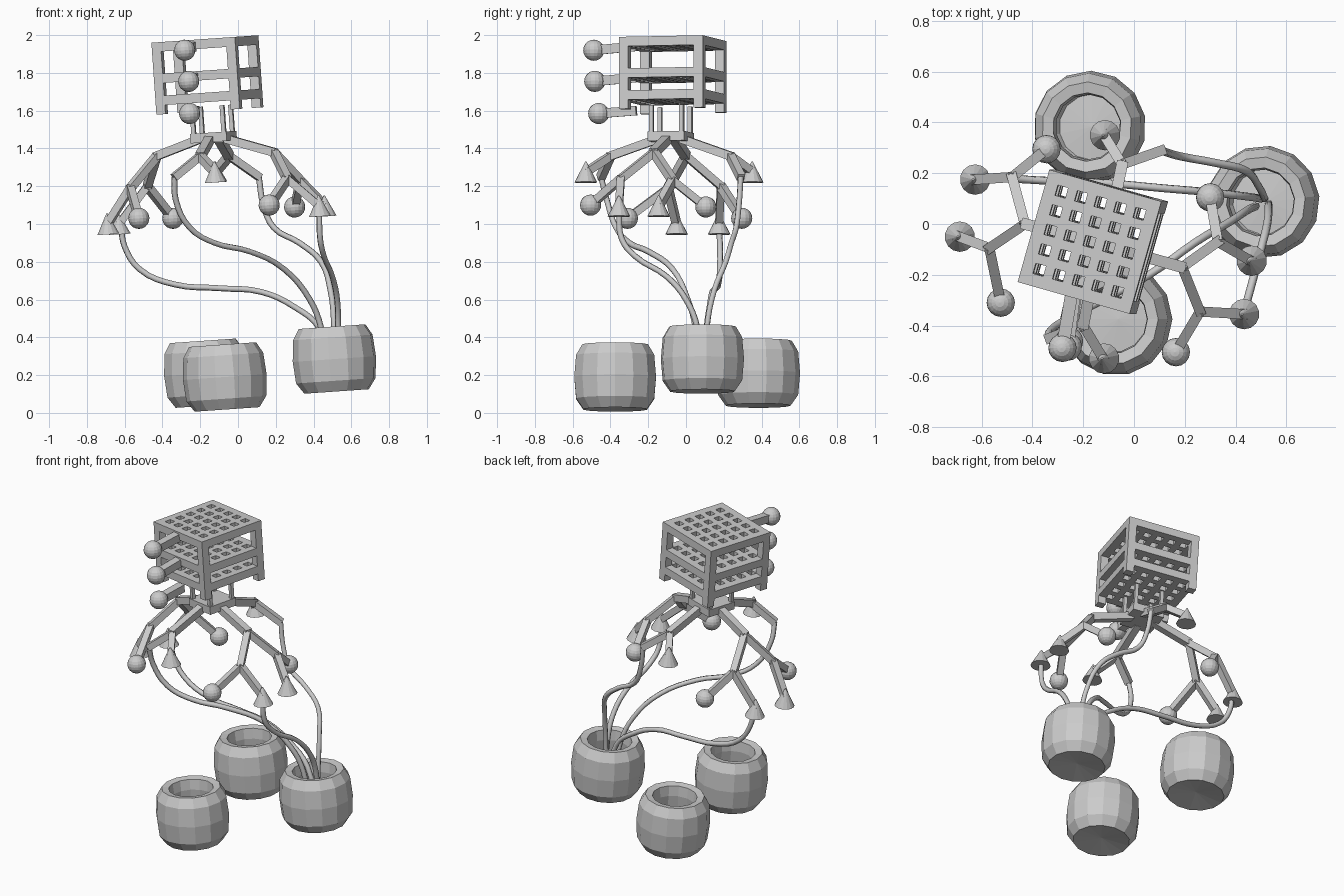
import bpy, bmesh, math
from mathutils import Vector, Matrix

if "Cube" in bpy.data.objects:
    bpy.data.objects.remove(bpy.data.objects["Cube"])

TILT = Matrix.Rotation(math.radians(-4), 4, 'Y')     # whole model leans slightly to -x
YAW = Matrix.Rotation(math.radians(-15.8), 4, 'Z')


def finish(name, bm, matrix=None):
    bmesh.ops.recalc_face_normals(bm, faces=bm.faces)
    me = bpy.data.meshes.new(name)
    bm.to_mesh(me)
    bm.free()
    ob = bpy.data.objects.new(name, me)
    bpy.context.collection.objects.link(ob)
    if matrix is not None:
        ob.matrix_world = matrix
    return ob


def box(name, size, loc, frame):
    bm = bmesh.new()
    bmesh.ops.create_cube(bm, size=1)
    bmesh.ops.scale(bm, vec=size, verts=bm.verts)
    bmesh.ops.translate(bm, vec=loc, verts=bm.verts)
    return finish(name, bm, frame)


def bar(name, a, b, w=0.04):
    # square bar between two points
    a, b = Vector(a), Vector(b)
    d = b - a
    bm = bmesh.new()
    bmesh.ops.create_cube(bm, size=1)
    bmesh.ops.scale(bm, vec=(w, w, d.length + w * 0.3), verts=bm.verts)
    rot = d.to_track_quat('Z', 'Y').to_matrix().to_4x4()
    return finish(name, bm, Matrix.Translation((a + b) / 2) @ rot)


def ball(name, p, r=0.056):
    bm = bmesh.new()
    bmesh.ops.create_uvsphere(bm, u_segments=16, v_segments=10, radius=r)
    return finish(name, bm, Matrix.Translation(p) @ TILT)


def cone(name, p, r=0.06, h=0.11):
    bm = bmesh.new()
    bmesh.ops.create_cone(bm, cap_ends=True, segments=14, radius1=r, radius2=0.004, depth=h)
    return finish(name, bm, Matrix.Translation(p) @ TILT)


def tube(name, pts, r=0.016):
    # flexible hose through points
    cu = bpy.data.curves.new(name, 'CURVE')
    cu.dimensions = '3D'
    cu.bevel_depth = r
    cu.bevel_resolution = 1
    cu.resolution_u = 4
    cu.use_fill_caps = True
    sp = cu.splines.new('BEZIER')
    sp.bezier_points.add(len(pts) - 1)
    for bp, p in zip(sp.bezier_points, pts):
        bp.co = p
        bp.handle_left_type = bp.handle_right_type = 'AUTO'
    ob = bpy.data.objects.new(name, cu)
    bpy.context.collection.objects.link(ob)


def pot(name, p, turn, n=14):
    # bulged pot with open top, spun from a profile
    prof = [(0.172, -0.172), (0.212, -0.115), (0.222, 0.0), (0.212, 0.115), (0.178, 0.172),
            (0.135, 0.165), (0.128, 0.1), (0.15, -0.1), (0.13, -0.13)]
    bm = bmesh.new()
    rings = [[bm.verts.new((r * math.cos(2 * math.pi * i / n), r * math.sin(2 * math.pi * i / n), z))
              for i in range(n)] for r, z in prof]
    low, floor = bm.verts.new((0, 0, -0.15)), bm.verts.new((0, 0, -0.12))
    for i in range(n):
        j = (i + 1) % n
        for a, b in zip(rings, rings[1:]):
            bm.faces.new((a[i], a[j], b[j], b[i]))
        bm.faces.new((low, rings[0][j], rings[0][i]))
        bm.faces.new((floor, rings[-1][i], rings[-1][j]))
    return finish(name, bm, Matrix.Translation(p) @ TILT @ Matrix.Rotation(turn, 4, 'Z'))


def grate(name, z, frame, h=0.23, t=0.05):
    # square plate with 5 x 5 square holes
    cuts = [-h] + [c * 0.08 + s for c in range(-2, 3) for s in (-0.021, 0.021)] + [h]
    bm = bmesh.new()
    grid = [[bm.verts.new((x, y, z + t / 2)) for y in cuts] for x in cuts]
    for i in range(11):
        for j in range(11):
            if not (i % 2 and j % 2):
                bm.faces.new((grid[i][j], grid[i + 1][j], grid[i + 1][j + 1], grid[i][j + 1]))
    ob = finish(name, bm, frame)
    m = ob.modifiers.new('thickness', 'SOLIDIFY')
    m.thickness = t
    m.offset = -1


# rack of three grates on corner posts
rack = Matrix.Translation((-0.162, -0.07, 1.788)) @ TILT @ YAW
for k, z in enumerate((-0.167, 0.0, 0.167)):
    grate(f"rack_grate_{k}", z, rack)
for sx in (-1, 1):
    for sy in (-1, 1):
        box("rack_post", (0.05, 0.05, 0.38), (sx * 0.205, sy * 0.205, 0), rack)

# knobs on the front of the rack
for k, (s, e) in enumerate([((-0.23, -0.27, 1.60), (-0.256, -0.462, 1.585)),
                            ((-0.235, -0.27, 1.775), (-0.261, -0.483, 1.755)),
                            ((-0.245, -0.27, 1.94), (-0.282, -0.488, 1.92))]):
    bar(f"knob_stem_{k}", s, e, 0.05)
    ball(f"knob_{k}", e)

# hub hung from the rack on four thin rods
hub = Matrix.Translation((-0.13, -0.08, 1.46)) @ TILT @ YAW
box("hub", (0.2, 0.2, 0.05), (0, 0, 0), hub)
for sx in (-1, 1):
    for sy in (-1, 1):
        box("hub_rod", (0.022, 0.022, 0.17), (sx * 0.083, sy * 0.083, 0.08), hub)

# branching side limbs: start, elbow, then (fork, ball end, cone end) twice
limbs = {
    "left": ((-0.2, -0.06, 1.45), (-0.43, 0.0, 1.36),
             [((-0.48, 0.185, 1.2), (-0.345, 0.295, 1.03), (-0.63, 0.175, 1.0)),
              ((-0.57, -0.095, 1.19), (-0.525, -0.31, 1.03), (-0.69, -0.05, 1.0))]),
    "right": ((-0.06, -0.1, 1.45), (0.19, -0.17, 1.38),
              [((0.33, -0.07, 1.23), (0.30, 0.105, 1.09), (0.46, -0.145, 1.095)),
               ((0.26, -0.345, 1.24), (0.165, -0.505, 1.10), (0.43, -0.355, 1.095))]),
}
for side, (start, elbow, forks) in limbs.items():
    bar(f"{side}_limb", start, elbow, 0.045)
    for fork, b, c in forks:
        bar(f"{side}_fork", elbow, fork)
        bar(f"{side}_ball_twig", fork, b)
        bar(f"{side}_cone_twig", fork, c)
        ball(f"{side}_ball", b)
        cone(f"{side}_cone", c)

# front and back limbs: one cone end, one hose end
for side, start, elbow, c, hose in [
        ("back", (-0.1, -0.02, 1.45), (-0.047, 0.235, 1.36), (-0.118, 0.35, 1.275), (0.11, 0.29, 1.25)),
        ("front", (-0.15, -0.15, 1.45), (-0.2, -0.4, 1.36), (-0.122, -0.53, 1.275), (-0.335, -0.45, 1.25))]:
    bar(f"{side}_limb", start, elbow, 0.045)
    bar(f"{side}_cone_twig", elbow, c)
    bar(f"{side}_hose_twig", elbow, hose)
    cone(f"{side}_cone", c)

# hoses running into the raised pot
tube("back_hose", [(0.11, 0.29, 1.25), (0.135, 0.28, 1.1), (0.19, 0.265, 0.98), (0.325, 0.24, 0.9),
                   (0.44, 0.21, 0.8), (0.49, 0.15, 0.65), (0.51, 0.11, 0.45), (0.515, 0.1, 0.17)])
tube("front_hose", [(-0.335, -0.45, 1.25), (-0.33, -0.42, 1.13), (-0.255, -0.37, 0.98),
                    (-0.125, -0.3, 0.9), (0.06, -0.2, 0.855), (0.245, -0.07, 0.76),
                    (0.38, 0.01, 0.6), (0.44, 0.05, 0.45), (0.48, 0.07, 0.17)])
tube("left_hose", [(-0.62, 0.175, 0.98), (-0.6, 0.18, 0.88), (-0.52, 0.18, 0.76), (-0.335, 0.17, 0.68),
                   (-0.1, 0.16, 0.66), (0.125, 0.14, 0.64), (0.3, 0.125, 0.56), (0.43, 0.11, 0.45),
                   (0.5, 0.1, 0.17)])
tube("right_hose", [(0.43, -0.355, 1.07), (0.435, -0.34, 0.92), (0.455, -0.27, 0.83),
                    (0.5, -0.1, 0.72), (0.525, 0.0, 0.6), (0.53, 0.06, 0.45), (0.53, 0.08, 0.17)])

# pots
pot("raised_pot", (0.51, 0.087, 0.285), 0.1)
pot("back_pot", (-0.174, 0.382, 0.21), 0.2)
pot("front_pot", (-0.07, -0.375, 0.19), 0.0)
